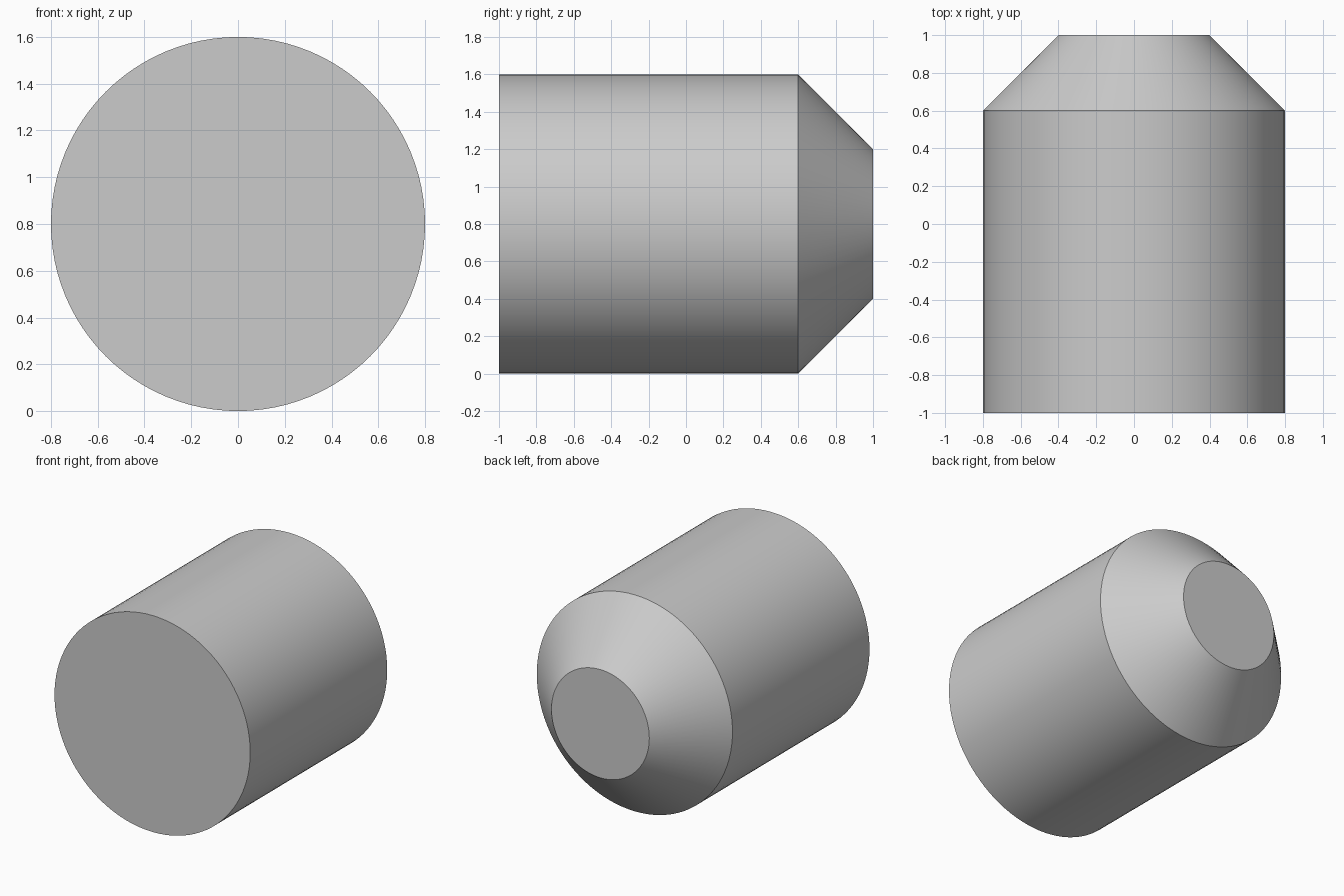
import bpy
import bmesh
import math
from mathutils import Matrix, Vector

cube = bpy.data.objects.get("Cube")
if cube:
    bpy.data.objects.remove(cube, do_unlink=True)

SEGMENTS = 96
RADIUS = 0.8

# Plain grey material
grey = bpy.data.materials.new("light_grey")
grey.use_nodes = True
colour = (0.6, 0.6, 0.6, 1.0)
grey.diffuse_color = colour
grey.node_tree.nodes["Principled BSDF"].inputs["Base Color"].default_value = colour

# Solid cylinder along y with a chamfered rear end: (radius, y) profile
profile = [(RADIUS, -1.0), (RADIUS, 0.6), (0.4, 1.0)]
bm = bmesh.new()
rings = []
for radius, y in profile:
    ring = []
    for i in range(SEGMENTS):
        a = math.tau * i / SEGMENTS
        ring.append(bm.verts.new((radius * math.cos(a), y, RADIUS + radius * math.sin(a))))
    rings.append(ring)

# Side walls
for lower, upper in zip(rings, rings[1:]):
    for i in range(SEGMENTS):
        j = (i + 1) % SEGMENTS
        bm.faces.new((lower[i], lower[j], upper[j], upper[i]))

# Flat end caps
bm.faces.new(rings[0])
bm.faces.new(rings[-1])
bmesh.ops.recalc_face_normals(bm, faces=bm.faces)

mesh = bpy.data.meshes.new("chamfered_cylinder")
bm.to_mesh(mesh)
bm.free()
mesh.materials.append(grey)
body = bpy.data.objects.new("chamfered_cylinder", mesh)
bpy.context.collection.objects.link(body)

# Smooth round walls, crisp rims
bpy.ops.object.select_all(action="DESELECT")
body.select_set(True)
bpy.context.view_layer.objects.active = body
bpy.ops.object.shade_smooth_by_angle(angle=math.radians(30))
